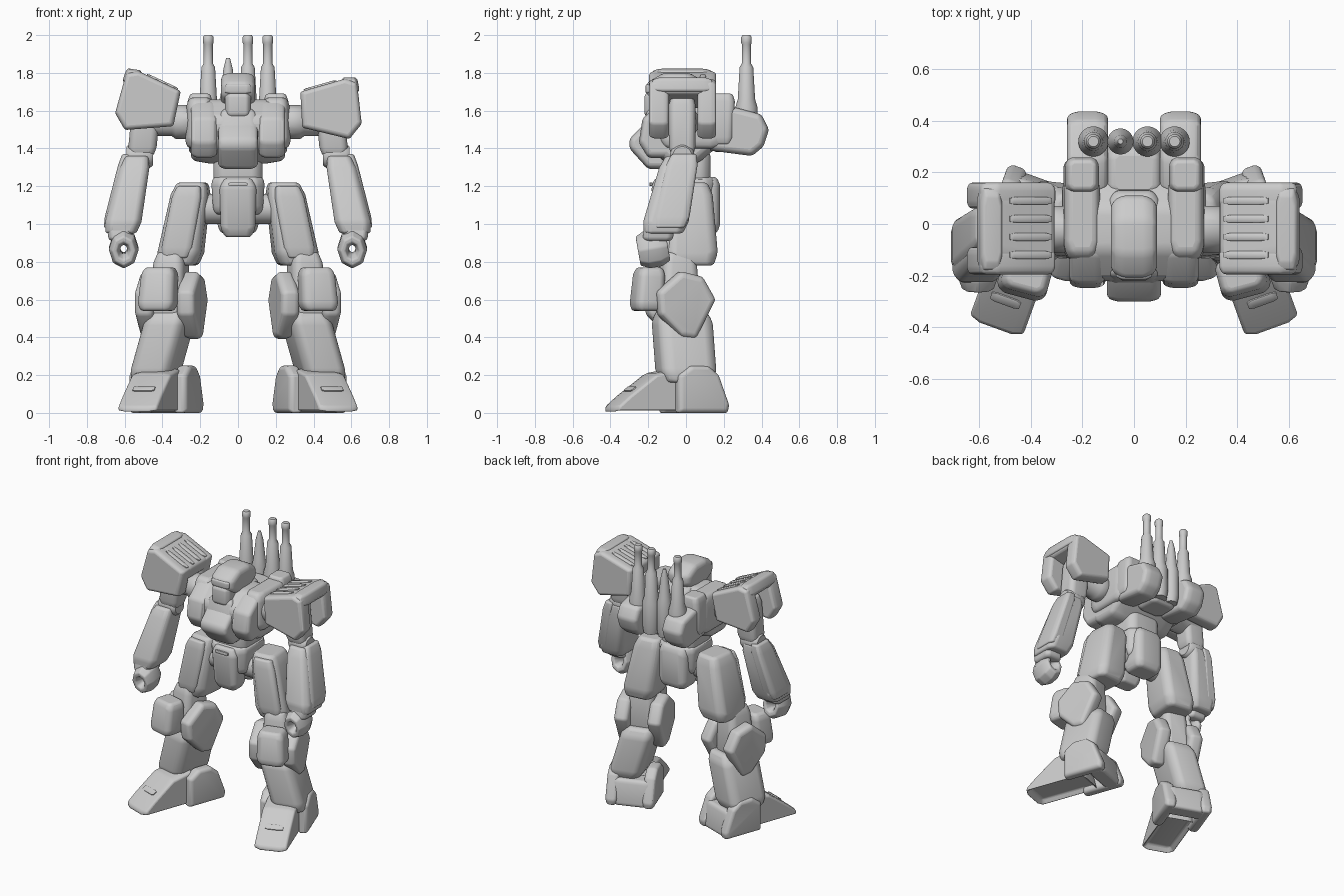
import bpy, bmesh, math
from mathutils import Matrix, Vector

old = bpy.data.objects.get("Cube")
if old:
    bpy.data.objects.remove(old)

grey = bpy.data.materials.new("armour grey")
grey.use_nodes = True
colour = (.6, .6, .6, 1)
grey.diffuse_color = colour
grey.node_tree.nodes["Principled BSDF"].inputs["Base Color"].default_value = colour
IDENTITY = Matrix.Identity(4)


def finish(name, bm, bevel, frame):
    """Place the mesh, soften its edges and shade it smooth."""
    bm.transform(frame)
    bmesh.ops.recalc_face_normals(bm, faces=bm.faces)
    mesh = bpy.data.meshes.new(name)
    bm.to_mesh(mesh)
    bm.free()
    mesh.materials.append(grey)
    part = bpy.data.objects.new(name, mesh)
    bpy.context.collection.objects.link(part)
    if bevel:
        soften = part.modifiers.new("soft edges", "BEVEL")
        soften.width, soften.segments = bevel, 3
        soften.limit_method, soften.angle_limit = "ANGLE", math.radians(20)
    bpy.ops.object.select_all(action="DESELECT")
    part.select_set(True)
    bpy.context.view_layer.objects.active = part
    bpy.ops.object.shade_smooth_by_angle(angle=math.radians(45))


def skin(bm, rings, closed=False):
    """Bridge rings of points, then cap the ends or join them."""
    rows = [[bm.verts.new(point) for point in ring] for ring in rings]
    pairs = list(zip(rows, rows[1:]))
    if closed:
        pairs.append((rows[-1], rows[0]))
    else:
        bm.faces.new(rows[0])
        bm.faces.new(rows[-1])
    for a, b in pairs:
        for i in range(len(a)):
            bm.faces.new((a[i - 1], a[i], b[i], b[i - 1]))


def oval(u, v, width, height, sides=8):
    """Regular polygon profile with flat sides, stretched to half sizes."""
    step = math.tau / sides
    grow = 1 / math.cos(step / 2)
    angles = [step * (i + .5) for i in range(sides)]
    return [(u + grow * width * math.cos(a), v + grow * height * math.sin(a)) for a in angles]


def block(name, base, top, width, depth, taper=1, frame=IDENTITY, end=.82, bevel=.02):
    """Chamfered armour block from base to top, drawn in at both ends."""
    bm = bmesh.new()
    base, top = Vector(base), Vector(top)
    rings = []
    for t, scale in ((0, end), (.15, 1), (.85, 1), (1, end)):
        scale *= 1 + (taper - 1) * t
        middle = base.lerp(top, t)
        rings.append([middle + Vector((u, v, 0)) for u, v in oval(0, 0, width * scale, depth * scale)])
        for point in rings[-1]:
            for axis, limit in ((0, width * scale), (1, depth * scale)):
                offset = point[axis] - middle[axis]
                if abs(offset) < limit * .9:
                    point[axis] = middle[axis] + math.copysign(limit * .7, offset)
    skin(bm, rings)
    finish(name, bm, bevel, frame)


def slab(name, profile, low, high, axis="x", frame=IDENTITY, end=.88, bevel=.02, hollow=0):
    """Side profile swept from low to high, drawn in at both ends."""
    bm = bmesh.new()
    centre = sum((Vector(p) for p in profile), Vector((0, 0))) / len(profile)
    edge = (high - low) * .2
    rings = []
    for t, scale in ((low, end), (low + edge, 1), (high - edge, 1), (high, end)):
        points = [centre.lerp(Vector(p), scale) for p in profile]
        rings.append([(t, u, v) if axis == "x" else (u, t, v) for u, v in points])
    skin(bm, rings)
    if hollow:
        bmesh.ops.recalc_face_normals(bm, faces=bm.faces)
        sole = [f for f in bm.faces if f.normal.z < -.95]
        bmesh.ops.inset_region(bm, faces=sole, thickness=.03, depth=-hollow)
    finish(name, bm, bevel, frame)


def turned(name, outline, frame):
    """Round part from radius and height pairs."""
    bm = bmesh.new()
    skin(bm, [[(u, v, z) for u, v in oval(0, 0, r, r, sides=24)] for r, z in outline])
    finish(name, bm, 0, frame)


def at(x, y, z, turn=0, axis="Z"):
    return Matrix.Translation((x, y, z)) @ Matrix.Rotation(math.radians(turn), 4, axis)


# Head and neck
slab("helmet", oval(-.05, 1.71, .16, .09), -.09, .09, end=.8)
block("brow", (0, -.18, 1.69), (0, -.18, 1.74), width=.07, depth=.035, bevel=.01)
block("face", (0, -.12, 1.56), (0, -.12, 1.7), width=.07, depth=.1, bevel=.01)
block("collar", (0, 0, 1.5), (0, 0, 1.66), width=.11, depth=.14, taper=.9)

# Torso
slab("torso", oval(-.02, 1.49, .2, .17), -.25, .25, end=.9, bevel=.03)
chest = [(-.2, 1.55), (-.3, 1.45), (-.3, 1.4), (-.2, 1.29), (-.1, 1.29), (-.1, 1.55)]
slab("chest_plate", chest, -.105, .105, end=.9)
block("throat_plate", (0, -.2, 1.48), (0, -.17, 1.61), width=.11, depth=.04, taper=.8, bevel=.01)
block("waist", (0, 0, 1.2), (0, 0, 1.4), width=.13, depth=.13)

# Pelvis
block("belt", (0, 0, 1.05), (0, 0, 1.25), width=.13, depth=.14, taper=1.1, end=.9)
block("front_guard", (0, -.09, .93), (0, -.11, 1.24), width=.09, depth=.07, taper=1.1, end=.75)
block("belt_slot", (0, -.185, 1.2), (0, -.185, 1.22), width=.05, depth=.008, bevel=0)
block("rear_guard", (0, .09, .95), (0, .09, 1.25), width=.11, depth=.09)

# Antenna cannons
tall = [(.05, 1.4), (.058, 1.45), (.058, 1.62), (.046, 1.66), (.036, 1.83), (.024, 1.85),
        (.024, 1.95), (.028, 1.96), (.028, 1.99), (.02, 2)]
short = [(.04, 1.4), (.05, 1.45), (.05, 1.64), (.04, 1.68), (.025, 1.82), (.01, 1.88)]
spacing = .105
for i, name in enumerate(("outer_right", "inner_right", "inner_left", "outer_left")):
    outline = short if name == "inner_right" else tall
    turned("cannon_" + name, outline, at((i - 1.5) * spacing, .32, 0))
block("cannon_mount", (0, .23, 1.38), (0, .2, 1.6), width=.11, depth=.1)

pad = [(-.16, .09), (.08, .16), (.14, .14), (.165, -.08), (.1, -.16), (-.15, -.1)]
pad_cover = pad[:3] + [(.15, .08), (-.15, 0)]

for sign, side, tilt, lift in ((1, "left_", 0, 0), (-1, "right_", 9, .03)):
    mirror = Matrix.Diagonal((sign, 1, 1, 1))

    # Chest side and backpack
    chest_side = [(-.2, 1.35), (-.25, 1.43), (-.23, 1.56), (-.12, 1.65), (0, 1.65), (0, 1.35)]
    slab(side + "chest_block", chest_side, .11, .25, frame=mirror)
    block(side + "collar_block", (.21, .03, 1.4), (.2, .03, 1.67), width=.07, depth=.17, frame=mirror)
    block(side + "back_knob", (.21, .18, 1.42), (.2, .19, 1.69), width=.065, depth=.07, frame=mirror)
    pod = [(.12, 1.39), (.12, 1.6), (.25, 1.62), (.4, 1.58), (.44, 1.5), (.41, 1.41), (.35, 1.36)]
    slab(side + "back_pod", pod, .1, .26, frame=mirror, bevel=.03)

    # Shoulder joint and hollow shoulder guard
    collar = [(.07, 0), (.09, .02), (.09, .1), (.075, .12), (.075, .3)]
    turned(side + "shoulder_joint", collar, mirror @ at(.23, -.02, 1.54, 90, "Y"))
    shoulder = mirror @ at(.49 - lift / 2, 0, 1.61 + lift, -tilt, "Y")
    slab(side + "pad_front", pad, -.195, -.09, "y", shoulder, end=.92)
    slab(side + "pad_back", pad, .06, .16, "y", shoulder, end=.92)
    slab(side + "pad_top", pad_cover, -.13, .12, "y", shoulder, end=1)
    block(side + "pad_ridge", (.11, -.02, .09), (.1, -.02, .165), width=.045, depth=.17, taper=.9, frame=shoulder)
    slope = Matrix.Rotation(math.radians(-16), 4, "Y")
    for i in range(4):
        rib = shoulder @ slope @ at(-.02, i * .07 - .12, .12)
        block(side + "pad_rib", (0, 0, 0), (0, 0, .02), width=.09, depth=.015, frame=rib, bevel=0)

    # Arm
    block(side + "upper_arm", (.51, -.02, 1.36), (.48, -.02, 1.68), width=.075, depth=.07, frame=mirror)
    barrel = [(.05, -.07), (.065, -.05), (.065, .05), (.05, .07)]
    turned(side + "elbow", barrel, mirror @ at(.52, -.02, 1.36, 90, "Y"))
    block(side + "forearm", (.62, -.12, .95), (.535, -.03, 1.36), width=.1, depth=.125, taper=.75, frame=mirror)
    block(side + "forearm_guard", (.67, -.09, .98), (.58, -.01, 1.37), width=.05, depth=.1, taper=.8, frame=mirror)
    block(side + "wrist", (.62, -.15, .91), (.63, -.14, 1), width=.065, depth=.08, frame=mirror)

    # Fist curled into a ring
    bm = bmesh.new()
    finger = oval(.058, 0, .035, .08)
    turns = [(math.cos(math.tau * i / 8), math.sin(math.tau * i / 8)) for i in range(8)]
    skin(bm, [[(c * r * .85, y, s * r * 1.1) for r, y in finger] for c, s in turns], closed=True)
    finish(side + "fist", bm, .01, mirror @ at(.605, -.175, .87, 10, "X"))

    # Hip and thigh
    turned(side + "hip_joint", [(.08, 0), (.08, .2)], mirror @ at(.05, 0, 1.08, 90, "Y"))
    hip = mirror @ at(0, 0, 0, 6)
    block(side + "thigh", (.315, -.01, .78), (.24, -.01, 1.22), width=.12, depth=.145, taper=.8, frame=hip)
    block(side + "thigh_plate", (.32, -.11, .82), (.25, -.1, 1.2), width=.085, depth=.055, taper=.9, frame=hip)

    # Knee and shin
    knee = mirror @ at(.36, 0, 0, 15)
    block(side + "knee_joint", (0, -.04, .48), (-.02, -.04, .85), width=.1, depth=.11, taper=.8, frame=knee)
    block(side + "knee_guard", (.01, -.22, .54), (0, -.2, .77), width=.1, depth=.08, taper=.9, frame=knee)
    block(side + "shin", (.09, -.02, .16), (-.02, -.02, .54), width=.115, depth=.15, frame=knee)
    plate = [(-.19, .64), (-.06, .75), (.06, .72), (.13, .6), (.02, .39), (-.06, .4), (-.18, .52)]
    slab(side + "inner_knee_plate", plate, -.18, -.08, frame=knee)
    slab(side + "outer_knee_plate", plate, .05, .15, frame=knee)

    # Foot with a cupped heel
    foot = mirror @ at(.39, 0, 0, 20)
    toe = [(-.43, 0), (-.43, .03), (-.36, .09), (-.2, .21), (-.04, .24), (.02, 0)]
    slab(side + "toe", toe, -.11, .11, frame=foot, end=.92, bevel=.012, hollow=.04)
    slot = foot @ at(0, -.31, .12, 37, "X")
    block(side + "toe_slot", (0, 0, 0), (0, 0, .015), width=.06, depth=.02, frame=slot, bevel=0)
    heel = [(-.1, 0), (-.1, .2), (-.03, .25), (.07, .25), (.13, .2), (.19, .04), (.18, 0)]
    slab(side + "heel_inner", heel, -.16, -.08, frame=foot)
    slab(side + "heel_outer", heel, .09, .17, frame=foot)
    block(side + "heel_back", (0, .12, 0), (0, .09, .18), width=.14, depth=.06, frame=foot, end=.9)
